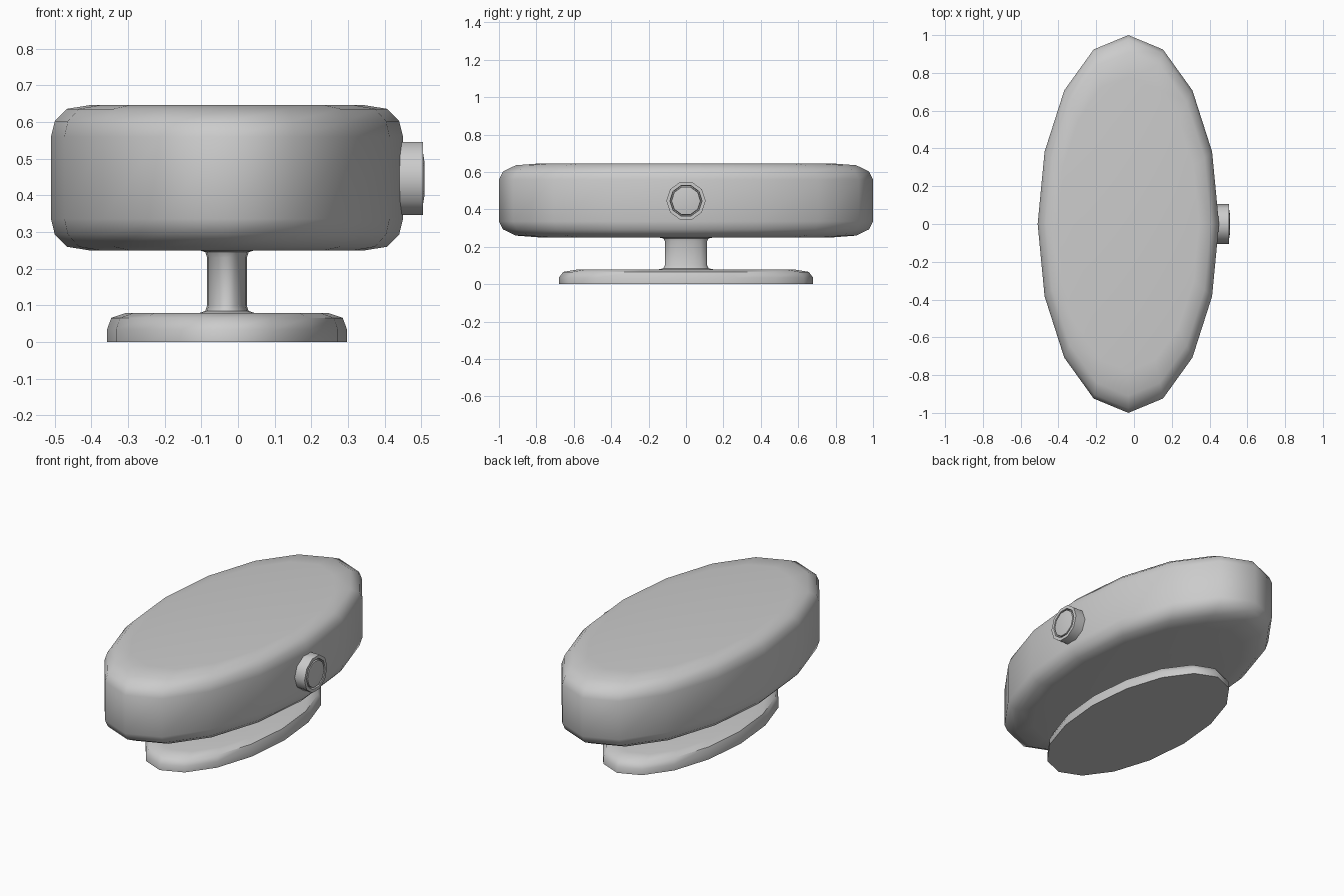
import bpy, math
from mathutils import Matrix, Vector

if "Cube" in bpy.data.objects:
    bpy.data.objects.remove(bpy.data.objects["Cube"])

CX = -0.03  # centre of the oval parts


def lathe(name, rings, sides, matrix, cap_start=False, cap_end=False, angle=50):
    """Stack of oval rings (rx, ry, height) joined by quads."""
    verts, faces = [], []
    for rx, ry, h in rings:
        for i in range(sides):
            a = 2 * math.pi * i / sides
            verts.append(matrix @ Vector((rx * math.cos(a), ry * math.sin(a), h)))
    for k in range(len(rings) - 1):
        for i in range(sides):
            j = (i + 1) % sides
            a, b = k * sides, (k + 1) * sides
            faces.append((a + i, a + j, b + j, b + i))
    if cap_start:
        faces.append(tuple(reversed(range(sides))))
    if cap_end:
        n = (len(rings) - 1) * sides
        faces.append(tuple(range(n, n + sides)))
    mesh = bpy.data.meshes.new(name)
    mesh.from_pydata(verts, [], faces)
    obj = bpy.data.objects.new(name, mesh)
    bpy.context.collection.objects.link(obj)
    bpy.ops.object.select_all(action='DESELECT')
    obj.select_set(True)
    bpy.context.view_layer.objects.active = obj
    bpy.ops.object.shade_smooth_by_angle(angle=math.radians(angle))
    return obj


def oval(rx, ry, steps):
    return [(rx * s, ry * s, z) for s, z in steps]


upright = Matrix.Translation((CX, 0, 0))
FLARE = (0.074, 0.145)  # oval where the stem blends into its neighbours

# Oval foot with rounded upper edge
lathe("foot", oval(0.327, 0.68, [(1, 0), (1, 0.035), (0.965, 0.066), (0.84, 0.08)])
      + [(*FLARE, 0.08)], 16, upright, cap_start=True)

# Narrow stem with filleted ends
lathe("stem", [(*FLARE, 0.08), (0.059, 0.121, 0.085), (0.054, 0.113, 0.1),
               (0.054, 0.113, 0.23), (0.059, 0.121, 0.245), (*FLARE, 0.25)],
      16, upright)

# Thick oval head, rounded above and below
edge = [(0.78, 0.25), (0.91, 0.26), (0.978, 0.293), (1, 0.336)]
edge += [(s, 0.896 - z) for s, z in reversed(edge)]
lathe("head", [(*FLARE, 0.25)] + oval(0.48, 1.0, edge), 16, upright, cap_end=True)

# Round side button: raised rim, groove and slightly domed disc
sideways = Matrix(((0, 0, 1, 0), (1, 0, 0, 0), (0, 1, 0, 0.446), (0, 0, 0, 1)))
button = [(0.105, 0.43), (0.105, 0.504), (0.086, 0.504), (0.084, 0.485),
          (0.079, 0.485), (0.077, 0.504), (0.045, 0.509)]
lathe("side_button", [(r, r, h) for r, h in button], 10, sideways,
      cap_end=True, angle=40)
